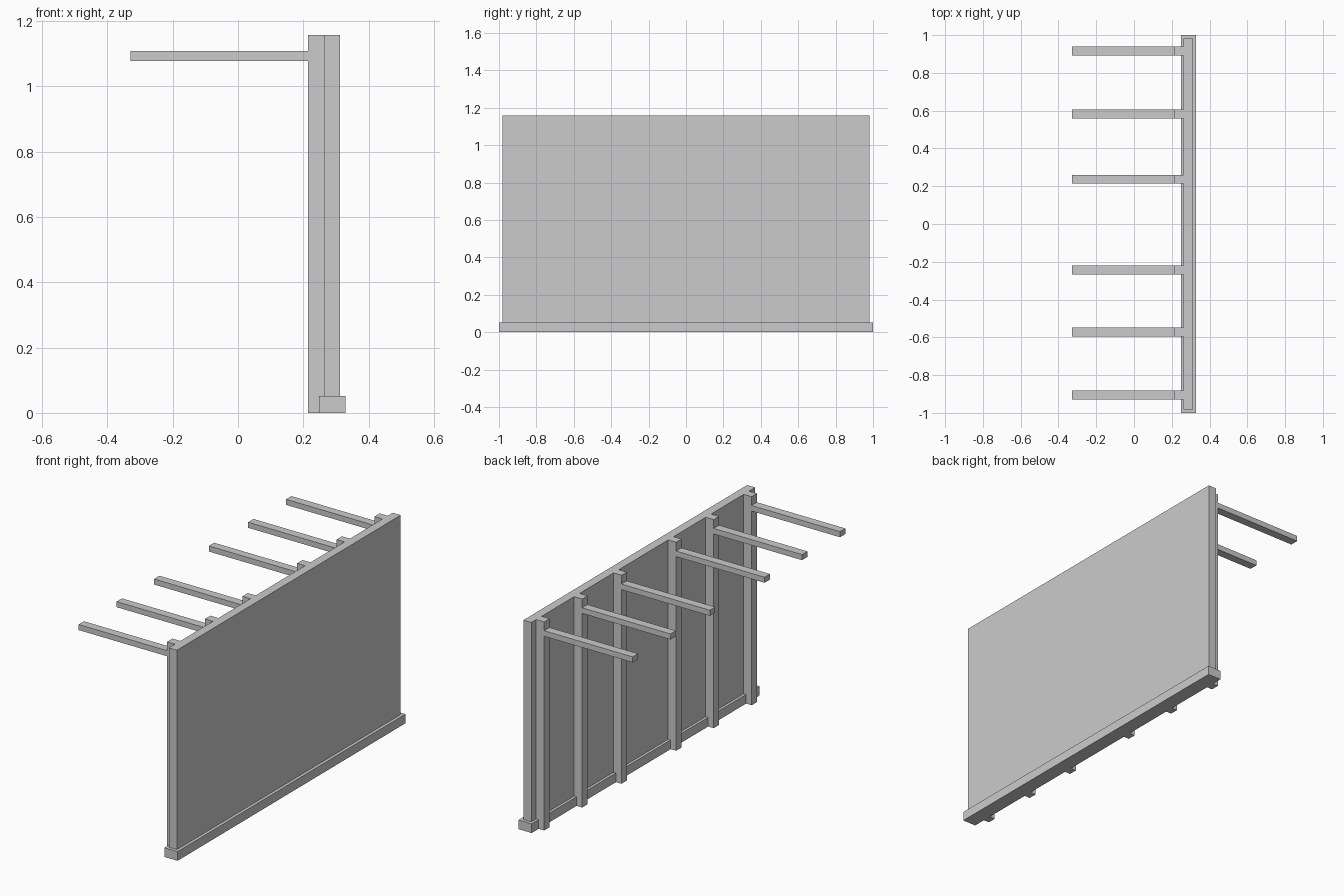
import bpy, bmesh
from mathutils import Vector

if "Cube" in bpy.data.objects:
    bpy.data.objects.remove(bpy.data.objects["Cube"])


def box(name, x, y, z):
    """Axis-aligned box from (min, max) ranges."""
    bm = bmesh.new()
    bmesh.ops.create_cube(bm, size=1)
    for v in bm.verts:
        v.co = Vector([(r[0] + r[1]) / 2 + c * (r[1] - r[0])
                       for c, r in zip(v.co, (x, y, z))])
    mesh = bpy.data.meshes.new(name)
    bm.to_mesh(mesh)
    bm.free()
    obj = bpy.data.objects.new(name, mesh)
    bpy.context.collection.objects.link(obj)
    return obj


TOP = 1.158
HALF = 0.0235  # half width of posts and arms

# Wall panel and the sill beam it stands in
box("wall_panel", (0.263, 0.312), (-0.982, 0.982), (0, TOP))
box("base_beam", (0.248, 0.329), (-1, 1), (0, 0.051))

# Posts against the wall, each carrying a projecting arm
for i, y in enumerate((-0.905, -0.572, -0.243, 0.237, 0.582, 0.915), 1):
    span = (y - HALF, y + HALF)
    box(f"post_{i}", (0.214, 0.263), span, (0, TOP))
    box(f"arm_{i}", (-0.329, 0.214), span, (1.078, 1.109))
